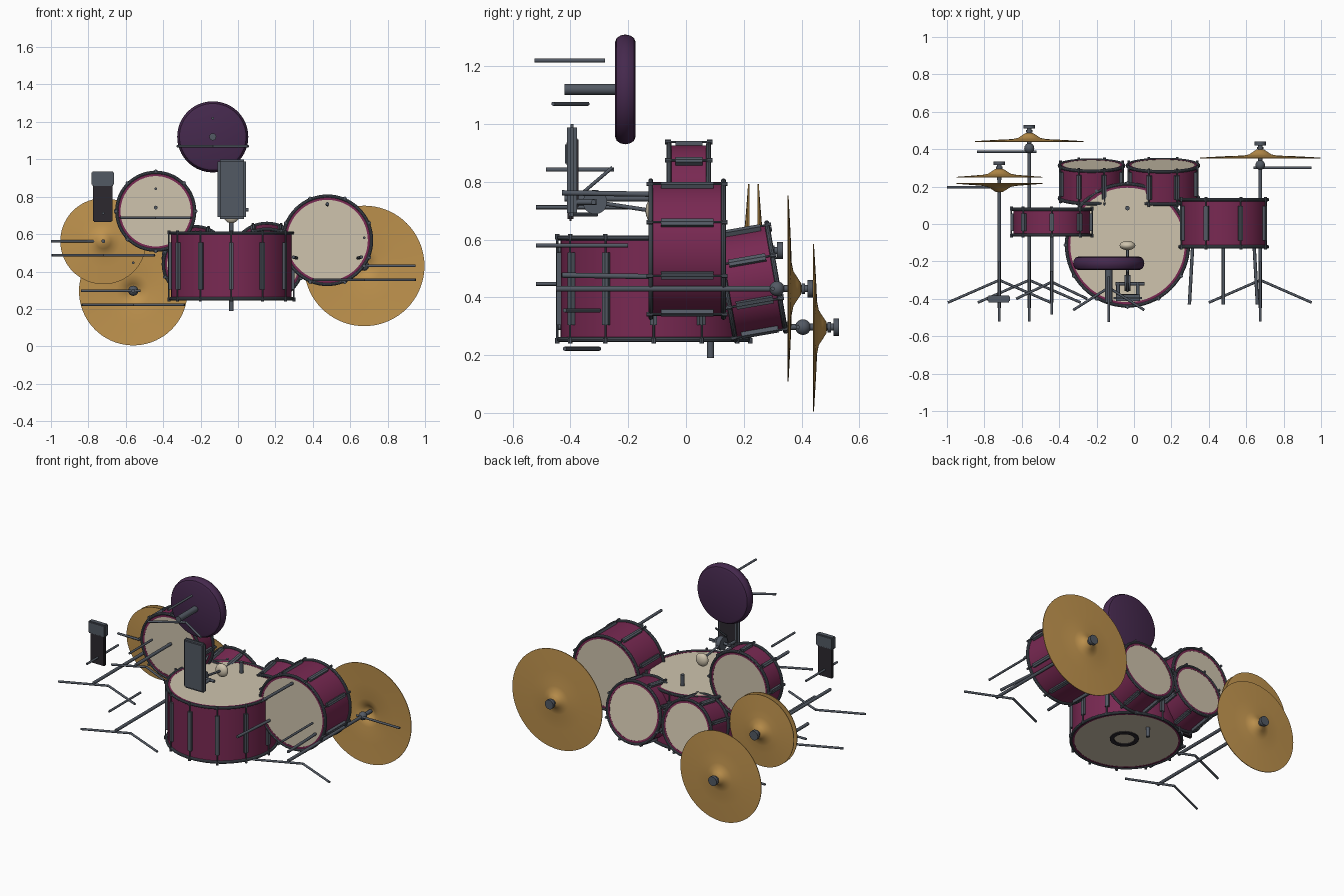
import bpy, bmesh, math
from mathutils import Vector, Matrix

if "Cube" in bpy.data.objects:
    bpy.data.objects.remove(bpy.data.objects["Cube"])

def mat(name, c):
    m = bpy.data.materials.new(name)
    m.diffuse_color = (*c, 1)
    m.use_nodes = True
    m.node_tree.nodes["Principled BSDF"].inputs["Base Color"].default_value = m.diffuse_color
    return m

WINE = mat("wine shell", (0.19, 0.022, 0.085))
CREAM = mat("cream head", (0.62, 0.55, 0.42))
STEEL = mat("dark steel", (0.085, 0.10, 0.125))
BRASS = mat("brass", (0.52, 0.29, 0.075))
PURPLE = mat("purple vinyl", (0.06, 0.022, 0.075))
BLACK = mat("black rubber", (0.025, 0.022, 0.028))

def finish(bm, name, material, M=Matrix(), angle=35):
    bmesh.ops.recalc_face_normals(bm, faces=bm.faces)
    me = bpy.data.meshes.new(name)
    bm.to_mesh(me)
    bm.free()
    me.materials.append(material)
    ob = bpy.data.objects.new(name, me)
    bpy.context.collection.objects.link(ob)
    ob.matrix_world = M
    bpy.ops.object.select_all(action='DESELECT')
    ob.select_set(True)
    bpy.context.view_layer.objects.active = ob
    bpy.ops.object.shade_smooth_by_angle(angle=math.radians(angle))
    return ob

def frame(pos, axis):
    """Matrix whose local z runs along the given axis."""
    return Matrix.Translation(pos) @ Vector(axis).to_track_quat('Z', 'X').to_matrix().to_4x4()

UP = (0, 1, 0)   # the kit lies on its back: its own up is +y

def lathe(name, profile, material, M, seg=64, closed=False):
    """Spin (radius, height) points about local z."""
    bm = bmesh.new()
    vs = [bm.verts.new((r, 0, h)) for r, h in profile]
    es = [bm.edges.new(p) for p in zip(vs, vs[1:])]
    if closed:
        es.append(bm.edges.new((vs[-1], vs[0])))
    bmesh.ops.spin(bm, geom=vs + es, cent=(0, 0, 0), axis=(0, 0, 1),
                   angle=math.tau, steps=seg, use_merge=False)
    bmesh.ops.remove_doubles(bm, verts=bm.verts, dist=1e-5)
    return finish(bm, name, material, M)

def rod(name, a, b, r=0.008, material=STEEL, seg=12):
    a, b = Vector(a), Vector(b)
    bm = bmesh.new()
    bmesh.ops.create_cone(bm, cap_ends=True, segments=seg, radius1=r, radius2=r, depth=(b - a).length)
    return finish(bm, name, material, frame((a + b) / 2, b - a))

def box(name, pos, size, material, bevel=0.006, tilt=0):
    bm = bmesh.new()
    bmesh.ops.create_cube(bm, size=1, matrix=Matrix.Diagonal((*size, 1)))
    bmesh.ops.bevel(bm, geom=bm.edges[:], offset=bevel, segments=2, affect='EDGES')
    return finish(bm, name, material, Matrix.Translation(pos) @ Matrix.Rotation(tilt, 4, 'X'))

def ball(name, pos, size, material):
    bm = bmesh.new()
    bmesh.ops.create_uvsphere(bm, u_segments=24, v_segments=14, radius=1,
                              matrix=Matrix.Diagonal((*size, 1)))
    return finish(bm, name, material, Matrix.Translation(pos))

def drum(name, pos, axis, r, depth, lugs, phase=0, lug_len=0.7, lug_w=0.024):
    M, h = frame(pos, axis), depth / 2
    # shell, open tube with thickness
    lathe(name + "_shell", [(r, -h), (r, h), (r - 0.016, h), (r - 0.016, -h)], WINE, M, closed=True)
    for s, side in ((1, "top"), (-1, "bottom")):
        lathe(f"{name}_{side}_head", [(0, s * (h - 0.001)), (r - 0.013, s * (h - 0.001)),
              (r - 0.013, s * (h - 0.012)), (0, s * (h - 0.012))], CREAM, M)
        z0 = s * (h - 0.004)
        ring = [(r + 0.004 + 0.009 * math.cos(t), z0 + 0.009 * math.sin(t))
                for t in [i * math.tau / 10 for i in range(10)]]
        lathe(f"{name}_{side}_hoop", ring, STEEL, M, closed=True)
    # lugs with tension rods, all in one object
    bm = bmesh.new()
    for i in range(lugs):
        R = Matrix.Rotation(math.tau * i / lugs + phase, 4, 'Z')
        bmesh.ops.create_cube(bm, size=1, matrix=R @ Matrix.Translation((r + 0.006, 0, 0))
                              @ Matrix.Diagonal((0.018, lug_w, depth * lug_len, 1)))
        bmesh.ops.create_cone(bm, cap_ends=True, segments=8, radius1=0.004, radius2=0.004,
                              depth=depth + 0.02, matrix=R @ Matrix.Translation((r + 0.012, 0, 0)))
        for s in (-1, 1):
            bmesh.ops.create_cone(bm, cap_ends=True, segments=8, radius1=0.008, radius2=0.008, depth=0.02,
                                  matrix=R @ Matrix.Translation((r + 0.012, 0, s * h)))
    finish(bm, name + "_lugs", STEEL, M)

def tripod(name, x, z, hub, foot, spread, dz, rod_z, rod_lo, rod_hi):
    """Two splayed legs in one plane plus a straight third leg behind."""
    for s, side in ((-1, "left"), (1, "right")):
        rod(f"{name}_{side}_leg", (x, hub, z - dz), (x + s * spread, foot, z - dz), 0.007)
    rod(name + "_third_leg", (x, rod_lo, z + rod_z), (x, rod_hi, z + rod_z), 0.007)

def cymbal(name, x, y, z, r, flip=1):
    t = 0.004
    top = [(0, 0.046), (0.02, 0.043), (0.04, 0.030), (0.06, 0.017), (0.09, 0.011), (r * 0.6, 0.007), (r, 0)]
    under = [(a, b - t) for a, b in reversed(top)]
    lathe(name, top + under, BRASS, frame((x, y, z), (0, flip, 0)), 72)

def cymbal_stand(name, x, z, top, arm_y, arm):
    rod(name + "_pole", (x, -0.45, z), (x, top, z), 0.010)
    rod(name + "_upper_tube", (x, 0.0, z), (x, top, z), 0.008)
    tripod(name, x, z, -0.30, -0.42, 0.275, 0.075, 0.15, -0.52, -0.20)
    rod(name + "_arm", (x + arm[0], arm_y, z), (x + arm[1], arm_y, z), 0.007)

def nut(name, x, y, z):
    rod(name + "_felt", (x, y, z), (x, y + 0.012, z), 0.018, STEEL, 20)
    rod(name + "_stem", (x, y - 0.06, z), (x, y + 0.035, z), 0.012)
    rod(name + "_nut", (x, y + 0.02, z), (x, y + 0.04, z), 0.030, STEEL, 20)

# drums
drum("bass_drum", (-0.035, -0.112, 0.43), (0, 0, 1), 0.322, 0.36, 12)
drum("floor_tom", (0.478, 0.004, 0.567), UP, 0.232, 0.26, 8, math.pi / 8)
drum("snare", (-0.44, 0.010, 0.722), UP, 0.204, 0.145, 8, 0, 0.65)
tilt = (0, 0.985, 0.172)
drum("left_rack_tom", (-0.227, 0.225, 0.455), tilt, 0.168, 0.185, 8, math.pi / 8)
drum("right_rack_tom", (0.155, 0.225, 0.455), tilt, 0.186, 0.185, 8, math.pi / 8)

# plain port ring on the resonant head, and the tom mount post
lathe("port_ring", [(0.06, -0.004), (0.085, -0.004), (0.085, 0.004), (0.06, 0.004)], BLACK,
      Matrix.Translation((-0.01, -0.10, 0.249)), 40, True)
rod("tom_mount_post", (-0.035, 0.085, 0.19), (-0.035, 0.085, 0.68), 0.012)
rod("tom_mount_bar", (-0.15, 0.20, 0.45), (0.08, 0.20, 0.45), 0.012)

# floor tom legs
for i, a in enumerate((-30, 90, 210)):
    c, s = math.cos(math.radians(a)), math.sin(math.radians(a))
    x, z = 0.478 + 0.19 * c, 0.567 + 0.19 * s
    rod(f"floor_tom_leg_{i + 1}", (x, -0.12, z), (x + 0.02 * c, -0.43, z + 0.005), 0.009)

# snare stand
rod("snare_stand_post", (-0.44, -0.42, 0.742), (-0.44, -0.06, 0.742), 0.010)
tripod("snare_stand", -0.44, 0.742, -0.31, -0.40, 0.19, 0.055, 0.10, -0.485, -0.25)

# cymbals and stands
cymbal_stand("right_crash_stand", 0.675, 0.43, 0.35, 0.30, (-0.035, 0.275))
cymbal("right_crash", 0.675, 0.355, 0.43, 0.322)
ball("right_tilter", (0.675, 0.315, 0.43), (0.026,) * 3, STEEL)
nut("right_crash", 0.675, 0.40, 0.43)
cymbal_stand("left_crash_stand", -0.56, 0.297, 0.43, 0.387, (-0.28, 0.04))
cymbal("left_crash", -0.56, 0.443, 0.295, 0.29)
ball("left_tilter", (-0.56, 0.405, 0.297), (0.027,) * 3, STEEL)
nut("left_crash", -0.56, 0.49, 0.297)
cymbal_stand("hi_hat_stand", -0.72, 0.562, 0.30, 0.197, (-0.28, 0.05))
cymbal("hi_hat_top", -0.72, 0.252, 0.562, 0.23)
cymbal("hi_hat_bottom", -0.72, 0.215, 0.562, 0.23, -1)
nut("hi_hat", -0.72, 0.295, 0.562)

# hi-hat pedal
box("hi_hat_footboard", (-0.723, -0.40, 0.765), (0.105, 0.02, 0.20), BLACK)
box("hi_hat_heel", (-0.723, -0.40, 0.897), (0.122, 0.038, 0.078), STEEL)

# bass drum pedal
box("pedal_footboard", (-0.033, -0.395, 0.84), (0.152, 0.034, 0.32), STEEL, 0.012)
box("pedal_grip", (-0.033, -0.377, 0.83), (0.11, 0.008, 0.24), BLACK, 0.003)
for x in (-0.085, 0.02):
    rod("pedal_post", (x, -0.41, 0.73), (x, -0.31, 0.73), 0.010)
rod("pedal_axle", (-0.10, -0.32, 0.73), (0.055, -0.32, 0.73), 0.009)
rod("pedal_cam", (-0.05, -0.315, 0.73), (-0.02, -0.315, 0.73), 0.042, STEEL, 28)
rod("pedal_chain", (-0.035, -0.36, 0.76), (-0.035, -0.255, 0.85), 0.006)
rod("beater_shaft", (-0.035, -0.315, 0.73), (-0.035, -0.12, 0.70), 0.007)
ball("beater", (-0.035, -0.115, 0.70), (0.042, 0.025, 0.042), CREAM)

# throne
seat = [(0, -0.035), (0.165, -0.035), (0.178, -0.030), (0.187, -0.016), (0.19, 0),
        (0.187, 0.016), (0.178, 0.030), (0.165, 0.035), (0, 0.035)]
lathe("throne_seat", seat, PURPLE, frame((-0.135, -0.21, 1.12), UP))
rod("throne_post", (-0.135, -0.42, 1.12), (-0.135, -0.235, 1.12), 0.019, STEEL, 20)
tripod("throne", -0.135, 1.12, -0.34, -0.46, 0.19, 0.05, 0.10, -0.525, -0.28)
